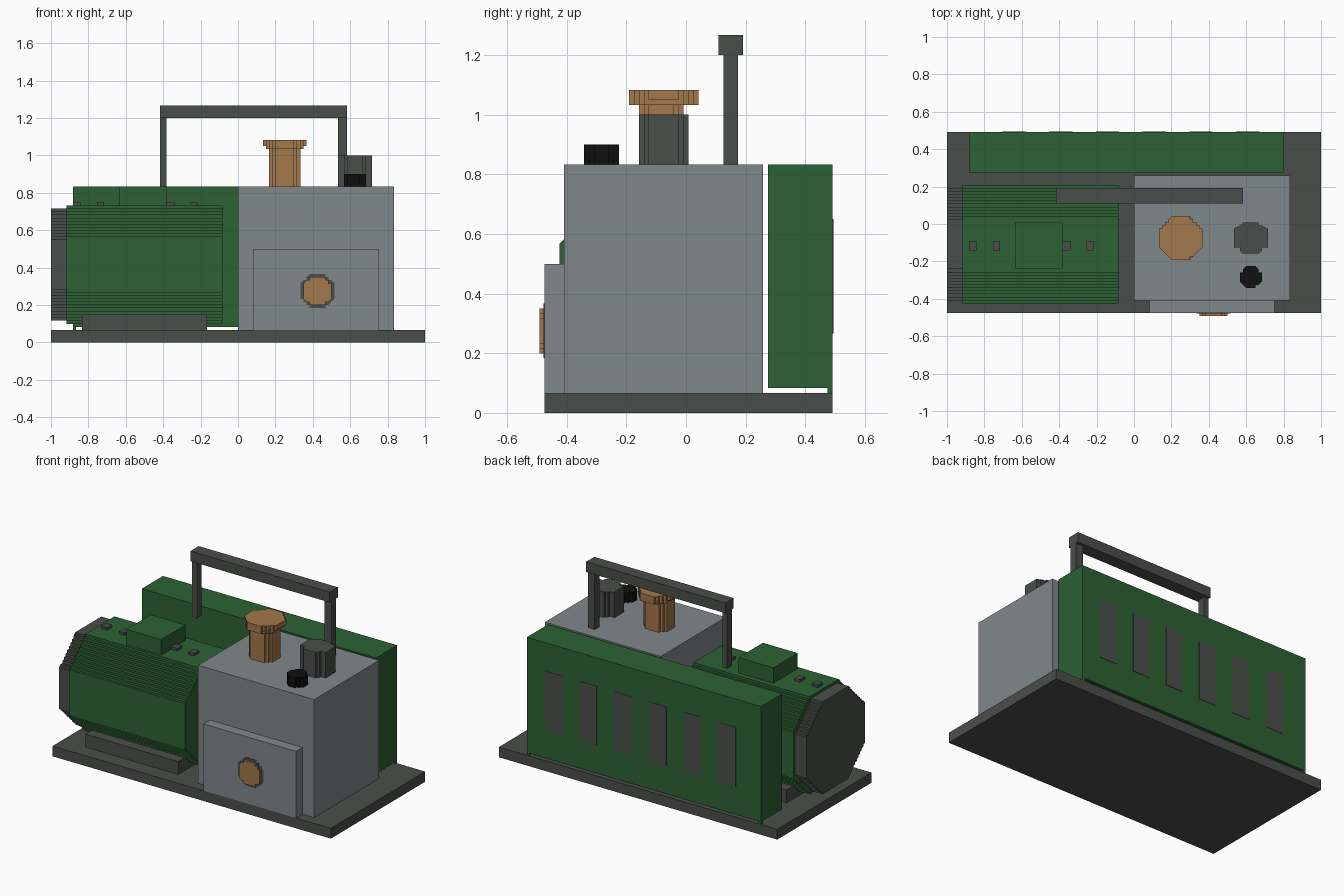
import bpy
import bmesh
import math

if "Cube" in bpy.data.objects:
    bpy.data.objects.remove(bpy.data.objects["Cube"])

U = 1 / 60  # grid unit: every part is sized in whole or half blocks


def material(name, rgb):
    m = bpy.data.materials.new(name)
    lin = [((c / 255 + 0.055) / 1.055) ** 2.4 if c > 10 else c / 255 / 12.92 for c in rgb]
    m.diffuse_color = (*lin, 1)
    m.use_nodes = True
    m.node_tree.nodes["Principled BSDF"].inputs["Base Color"].default_value = m.diffuse_color
    return m


GREEN = material("green paint", (45, 97, 52))
GREY = material("light grey metal", (128, 136, 138))
DARK = material("dark grey metal", (74, 78, 74))
BRASS = material("brass", (162, 120, 75))
BLACK = material("black rubber", (16, 16, 16))


def add_object(name, bm, mat):
    bmesh.ops.recalc_face_normals(bm, faces=bm.faces)
    mesh = bpy.data.meshes.new(name)
    bm.to_mesh(mesh)
    bm.free()
    mesh.materials.append(mat)
    obj = bpy.data.objects.new(name, mesh)
    bpy.context.collection.objects.link(obj)
    return obj


def box(name, mat, x, y, z):
    """Box from (min, max) ranges in grid units."""
    bm = bmesh.new()
    bmesh.ops.create_cube(bm, size=1)
    for v in bm.verts:
        v.co = [(r[0] + r[1]) / 2 * U + c * (r[1] - r[0]) * U for r, c in zip((x, y, z), v.co)]
    return add_object(name, bm, mat)


def stepped_outline(w, h):
    """Octagon outline with stair-stepped diagonals, w by h blocks."""
    right = []
    for j in range(h):
        v = abs(j + 0.5 - h / 2) / (h / 2)
        cells = [i for i in range(w)
                 if abs(i + 0.5 - w / 2) / (w / 2) + v <= math.sqrt(2) + 0.01]
        half = len(cells) / 2
        for b in (j - h / 2, j + 1 - h / 2):
            if len(right) > 1 and right[-1][0] == right[-2][0] == half:
                right[-1] = (half, b)
            elif not right or right[-1] != (half, b):
                right.append((half, b))
    return right + [(-a, b) for a, b in reversed(right)]


def stepped_prism(name, mat, axis, a, b, span):
    """Extrude a stepped octagon along an axis; a, b are the cross ranges."""
    w, h = round(a[1] - a[0]), round(b[1] - b[0])
    ca, cb = sum(a) / 2, sum(b) / 2
    bm = bmesh.new()

    def place(p, t):
        co = [p[0] + ca, p[1] + cb]
        co.insert(axis, t)
        return [c * U for c in co]

    outline = stepped_outline(w, h)
    rings = [[bm.verts.new(place(p, t)) for p in outline] for t in span]
    n = len(outline)
    for i in range(n):
        k = (i + 1) % n
        bm.faces.new((rings[0][i], rings[0][k], rings[1][k], rings[1][i]))
    for ring in rings:
        bm.faces.new(ring)
    bmesh.ops.triangulate(bm, faces=[f for f in bm.faces if len(f.verts) > 4])
    return add_object(name, bm, mat)


# Base plate
box("base_plate", DARK, (-60, 60), (-28.5, 29.5), (0, 4))

# Pump housing with front cover
box("pump_housing", GREY, (0, 50), (-24.5, 15.5), (4, 50))
box("front_cover", GREY, (5, 45), (-28.5, -24.5), (4, 30))

# Gauge on the front cover
stepped_prism("gauge_rim", DARK, 1, (20, 31), (11, 22), (-28.65, -28.4))
stepped_prism("gauge_face", BRASS, 1, (21, 30), (12, 21), (-29.5, -28.5))

# Fittings on top of the housing
stepped_prism("outlet_stem", BRASS, 2, (10, 20), (-9.5, -0.5), (50, 62))
stepped_prism("outlet_flange_lower", BRASS, 2, (9, 21), (-11.5, 2.5), (62, 63))
stepped_prism("outlet_flange", BRASS, 2, (8, 22), (-11.5, 2.5), (63, 65))
stepped_prism("filter_can", DARK, 2, (32, 43), (-9.5, 0.5), (50, 60))
stepped_prism("filler_cap", BLACK, 2, (34, 41), (-20.5, -13.5), (50, 54))

# Motor on its foot
stepped_prism("motor_body", GREEN, 0, (-25.5, 12.5), (6, 44), (-55, -5))
stepped_prism("motor_end_cap", DARK, 0, (-24.5, 11.5), (7, 43), (-60, -55))
box("motor_foot", DARK, (-50, -10), (-22.5, 9.5), (4, 9))
box("terminal_box", GREEN, (-38, -23), (-14.5, 0.5), (44, 50))
for i, (x0, x1) in enumerate([(-53, -50.5), (-45.3, -43), (-23, -20.3), (-15.3, -13)]):
    box(f"motor_bolt_{i + 1}", DARK, (x0, x1), (-8.5, -5.5), (44, 45))

# Rear enclosure with corner feet and vents
box("rear_enclosure", GREEN, (-53, 48), (16.5, 29.5), (5, 50))
for side, x in (("left", -53), ("right", 47)):
    box(f"enclosure_foot_{side}", GREEN, (x, x + 1), (28.5, 29.5), (4, 5))
for i in range(6):
    x = 36.5 - 15 * i
    box(f"vent_{i + 1}", DARK, (x - 3.7, x + 3.7), (29.4, 29.65), (16, 39))

# Carry handle
box("handle_bar", DARK, (-25, 35), (6.5, 11.5), (72, 76))
box("handle_post_left", DARK, (-25, -23), (7.5, 10.5), (50, 72))
box("handle_post_right", DARK, (32, 35), (7.5, 10.5), (50, 72))
